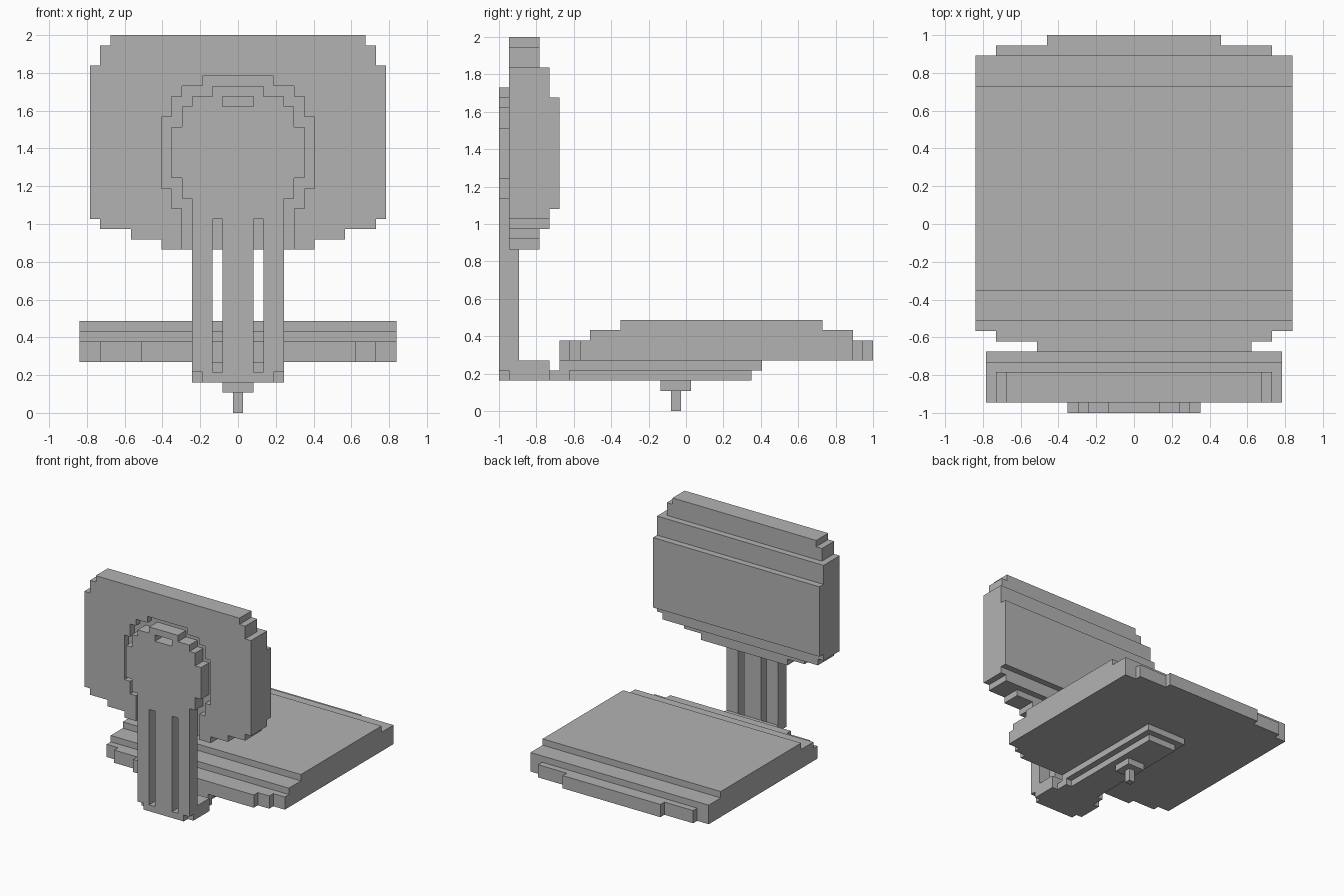
import bpy
import bmesh
from mathutils import Vector

cube = bpy.data.objects.get("Cube")
if cube:
    bpy.data.objects.remove(cube, do_unlink=True)

U = 2 / 37  # size of one block; the chair is 37 blocks tall and deep

grey = bpy.data.materials.new("plain_grey")
grey.use_nodes = True
grey.diffuse_color = (0.45, 0.45, 0.45, 1)
grey.node_tree.nodes["Principled BSDF"].inputs["Base Color"].default_value = (0.45, 0.45, 0.45, 1)


def place(x, y, z):
    """Block units to model units: x from the middle, y from the front, z from the floor."""
    return Vector((x * U, y * U - 1, z * U))


def prism(name, points, low, high, upright):
    """Extrude an outline: upright ones are (x, z) along y, flat ones (x, y) along z."""
    bm = bmesh.new()
    verts = [bm.verts.new(place(a, low, b) if upright else place(a, b, low)) for a, b in points]
    face = bm.faces.new(verts)
    step = (high - low) * U
    move = Vector((0, step, 0)) if upright else Vector((0, 0, step))
    grown = bmesh.ops.extrude_face_region(bm, geom=[face], use_keep_orig=True)
    bmesh.ops.translate(bm, vec=move, verts=[v for v in grown["geom"] if isinstance(v, bmesh.types.BMVert)])
    bmesh.ops.recalc_face_normals(bm, faces=bm.faces)
    mesh = bpy.data.meshes.new(name)
    bm.to_mesh(mesh)
    bm.free()
    mesh.materials.append(grey)
    obj = bpy.data.objects.new(name, mesh)
    bpy.context.collection.objects.link(obj)
    return obj


def half_steps(start, rows):
    """Stepped right-hand edge: each row is (half width, end height)."""
    points = []
    for half, end in rows:
        points += [(half, start), (half, end)]
        start = end
    return points


def mirrored(points):
    return points + [(-a, b) for a, b in reversed(points)]


def box(name, x0, x1, y0, y1, z0, z1):
    return prism(name, [(x0, y0), (x1, y0), (x1, y1), (x0, y1)], z0, z1, False)


def block(name, half, y0, y1, z0, z1):
    return box(name, -half, half, y0, y1, z0, z1)


# Backrest: stepped panel, with a recess in its front layer open at the bottom
back_rows = [(7.5, 17), (10.5, 18), (13.5, 19), (14.5, 34), (13.5, 36), (12.5, 37)]
recess_rows = [(5.5, 20), (6.5, 22), (7.5, 29), (6.5, 31), (5.5, 32), (3.5, 33)]
back_edge = mirrored(half_steps(16, back_rows))
recess_edge = mirrored(half_steps(16, recess_rows))
prism("backrest_front_rim", back_edge + recess_edge[::-1], 1, 2, True)
prism("backrest_panel", back_edge, 2, 4, True)
prism("backrest_middle_layer", mirrored(half_steps(18, [(13.5, 19), (14.5, 34)])), 4, 5, True)
block("backrest_rear_layer", 14.5, 5, 6, 20, 31)

# Spoon-shaped support, with two long slots and a small grip hole
support_rows = [(4.5, 21), (5.5, 23), (6.5, 28), (5.5, 30), (4.5, 31), (2.5, 32)]
support = prism("back_support", mirrored(half_steps(4, support_rows)), 0, 2, True)
cutters = [box("slot_cutter", side - 0.5, side + 0.5, -1, 3, 4, 19) for side in (-2, 2)]
cutters.append(block("grip_cutter", 1.5, -1, 3, 30, 31))
for cutter in cutters:
    cutter.hide_render = True
    cut = support.modifiers.new("cut", "BOOLEAN")
    cut.operation = "DIFFERENCE"
    cut.solver = "EXACT"
    cut.object = cutter
bpy.context.view_layer.objects.active = support
for cut in list(support.modifiers):
    bpy.ops.object.modifier_apply(modifier=cut.name)
for cutter in cutters:
    bpy.data.objects.remove(cutter, do_unlink=True)

# Arm joining the support to the underside of the seat
arm_rows = [(3.5, 1), (4.5, 5), (3.5, 7), (2.5, 25)]
prism("lower_arm", mirrored(half_steps(0, arm_rows)), 3, 4, False)
block("arm_heel", 4.5, 2, 5, 4, 5)
block("upper_arm", 3.5, 6, 26, 4, 5)

# Stem below the seat
block("stem_collar", 1.5, 16, 19, 2, 3)
block("stem", 0.5, 17, 18, 0, 2)

# Seat: base with stepped lips, then two cushion layers
base_rows = [(13.5, 8), (15.5, 35), (13.5, 36), (8.5, 37)]
prism("seat_base", mirrored(half_steps(7, base_rows)), 5, 7, False)
box("seat_front_lip", -9.5, 11.5, 6, 7, 5, 7)
block("seat_cushion", 15.5, 9, 35, 7, 8)
block("seat_cushion_top", 15.5, 12, 32, 8, 9)
